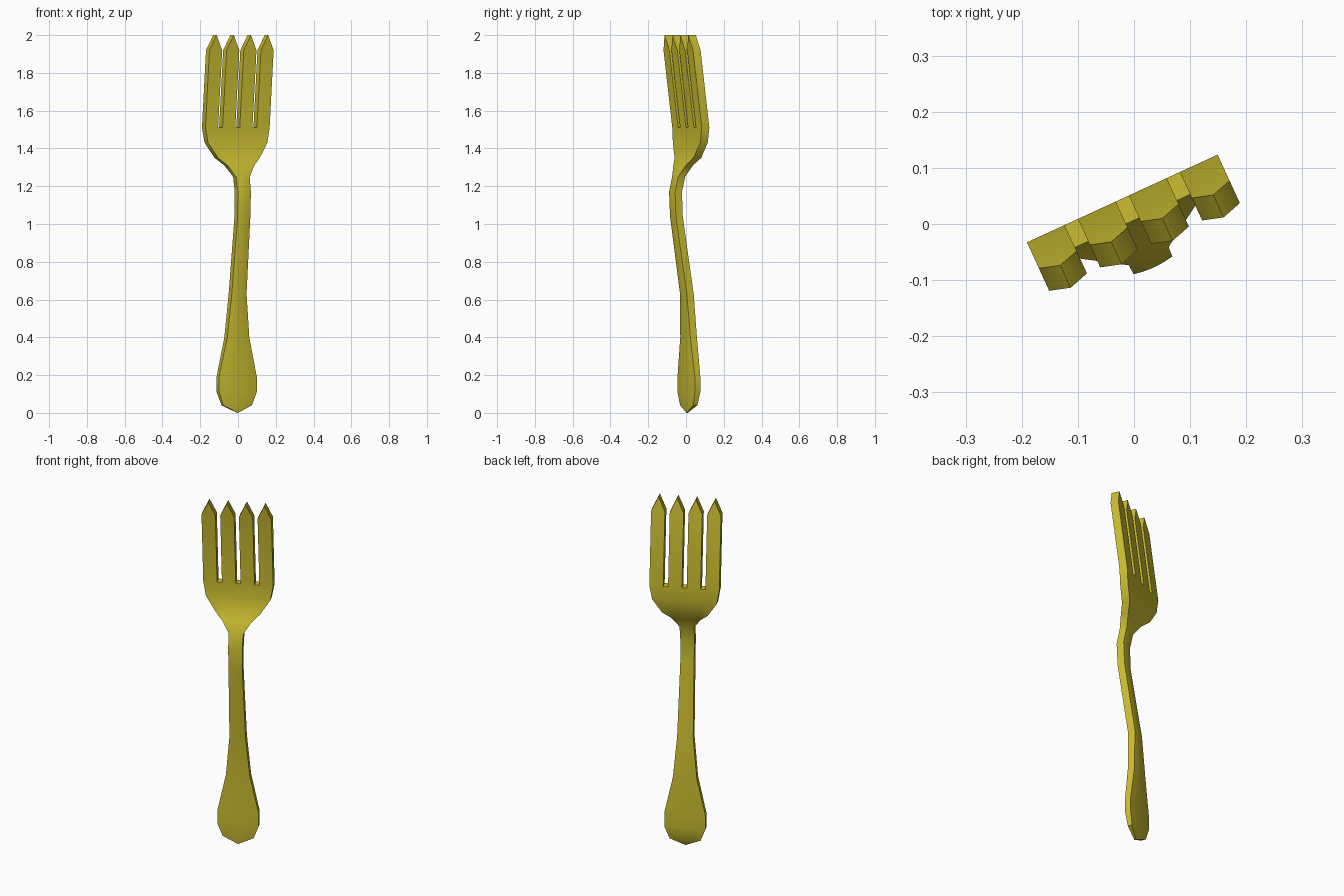
import bpy, bmesh, math
from mathutils import Matrix

cube = bpy.data.objects.get("Cube")
if cube:
    bpy.data.objects.remove(cube)

# Polished gold metal
gold = bpy.data.materials.new("olive_gold")
colour = (0.60, 0.51, 0.03, 1.0)
gold.use_nodes = True
gold.diffuse_color = colour
gold.node_tree.nodes["Principled BSDF"].inputs["Base Color"].default_value = colour

# Tine layout: four tines across the head
HALF = 0.187
CENTRES = (-0.15, -0.05, 0.05, 0.15)
TINE = 0.037
edges = [c + s * TINE for c in CENTRES for s in (-1, 1)]

# Sections: height, half width, middle depth, half thickness at the rim, bulge
sections = [
    (0.00, 0.000, 0.006, 0.004, 0.000),
    (0.04, 0.083, 0.016, 0.012, 0.006),
    (0.11, 0.110, 0.017, 0.016, 0.008),
    (0.19, 0.110, 0.017, 0.016, 0.008),
    (0.40, 0.064, 0.015, 0.019, 0.006),
    (0.63, 0.043, 0.005, 0.020, 0.005),
    (1.04, 0.037, -0.056, 0.020, 0.004),
    (1.17, 0.038, -0.061, 0.020, 0.004),
    (1.25, 0.039, -0.043, 0.020, 0.004),
    (1.31, 0.078, -0.017, 0.021, 0.002),
    (1.35, 0.121, 0.011, 0.022, 0.000),
    (1.43, 0.173, 0.025, 0.022, 0.000),
    (1.51, HALF, 0.028, 0.022, 0.000),
    (1.92, HALF, -0.023, 0.022, 0.000),
    (2.00, HALF, -0.034, 0.022, 0.000),
]
SLOT_ROW = 12          # the slots open above this section
TIP_ROW = len(sections) - 1
COLS = len(edges)

bm = bmesh.new()
grid = {}
for r, (z, w, depth, t, bulge) in enumerate(sections):
    for c, u in enumerate(edges):
        f = u / HALF
        x = CENTRES[c // 2] if r == TIP_ROW else f * w
        off = t + bulge * (1 - f * f)
        for side in (-1, 1):
            grid[r, c, side] = bm.verts.new((x, depth + side * off, z))


def solid(r, c):
    """True where the cell above section r, right of column c, is metal."""
    if not (0 <= r < TIP_ROW and 0 <= c < COLS - 1):
        return False
    return r < SLOT_ROW or c % 2 == 0


def quad(*keys):
    bm.faces.new([grid[k] for k in keys])


# Skin the solid cells, closing every side that borders a gap
for r in range(TIP_ROW):
    for c in range(COLS - 1):
        if not solid(r, c):
            continue
        for s in (-1, 1):
            quad((r, c, s), (r, c + 1, s), (r + 1, c + 1, s), (r + 1, c, s))
        borders = (((r, c - 1), (r, c), (r + 1, c)),
                   ((r, c + 1), (r, c + 1), (r + 1, c + 1)),
                   ((r - 1, c), (r, c), (r, c + 1)),
                   ((r + 1, c), (r + 1, c), (r + 1, c + 1)))
        for cell, a, b in borders:
            if not solid(*cell):
                quad((*a, -1), (*b, -1), (*b, 1), (*a, 1))

# Weld the pointed tine tips and handle end, then turn the fork
bmesh.ops.remove_doubles(bm, verts=bm.verts[:], dist=0.0005)
loose = [v for v in bm.verts if not v.link_faces]
bmesh.ops.delete(bm, geom=loose, context='VERTS')
bmesh.ops.recalc_face_normals(bm, faces=bm.faces[:])
bm.transform(Matrix.Rotation(math.radians(24.7), 4, 'Z'))

mesh = bpy.data.meshes.new("fork")
bm.to_mesh(mesh)
bm.free()
mesh.materials.append(gold)
fork = bpy.data.objects.new("fork", mesh)
bpy.context.collection.objects.link(fork)

bpy.ops.object.select_all(action='DESELECT')
fork.select_set(True)
bpy.context.view_layer.objects.active = fork
bpy.ops.object.shade_smooth_by_angle(angle=math.radians(35))
